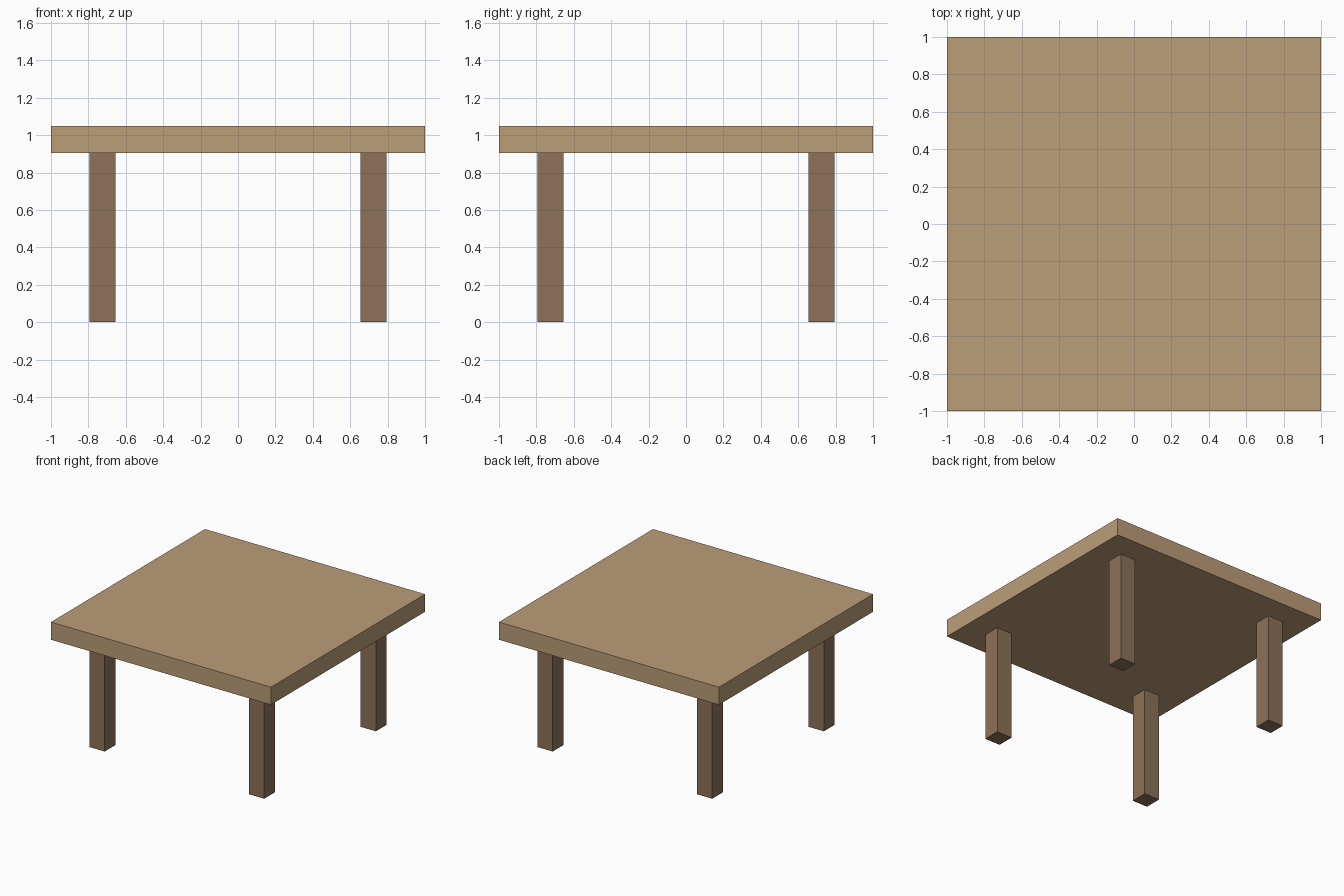
import bpy

if "Cube" in bpy.data.objects:
    bpy.data.objects.remove(bpy.data.objects["Cube"])


def material(name, rgb):
    mat = bpy.data.materials.new(name)
    mat.diffuse_color = (*rgb, 1.0)
    mat.use_nodes = True
    mat.node_tree.nodes["Principled BSDF"].inputs["Base Color"].default_value = mat.diffuse_color
    return mat


def box(name, center, size, mat):
    bpy.ops.mesh.primitive_cube_add(size=1, location=center)
    obj = bpy.context.object
    obj.name = name
    obj.scale = size
    bpy.ops.object.transform_apply(location=False, rotation=False, scale=True)
    obj.data.materials.append(mat)
    return obj


light_wood = material("light_wood", (0.50, 0.34, 0.19))
dark_wood = material("dark_wood", (0.27, 0.17, 0.10))

TOP, UNDERSIDE = 1.05, 0.905
LEG_WIDTH, LEG_OFFSET = 0.14, 0.725

# Square slab top
box("tabletop", (0, 0, (TOP + UNDERSIDE) / 2), (2, 2, TOP - UNDERSIDE), light_wood)

# Four square legs, inset from the corners
for y_side, y in (("front", -1), ("back", 1)):
    for x_side, x in (("left", -1), ("right", 1)):
        box(f"{y_side}_{x_side}_leg",
            (x * LEG_OFFSET, y * LEG_OFFSET, UNDERSIDE / 2),
            (LEG_WIDTH, LEG_WIDTH, UNDERSIDE), dark_wood)
